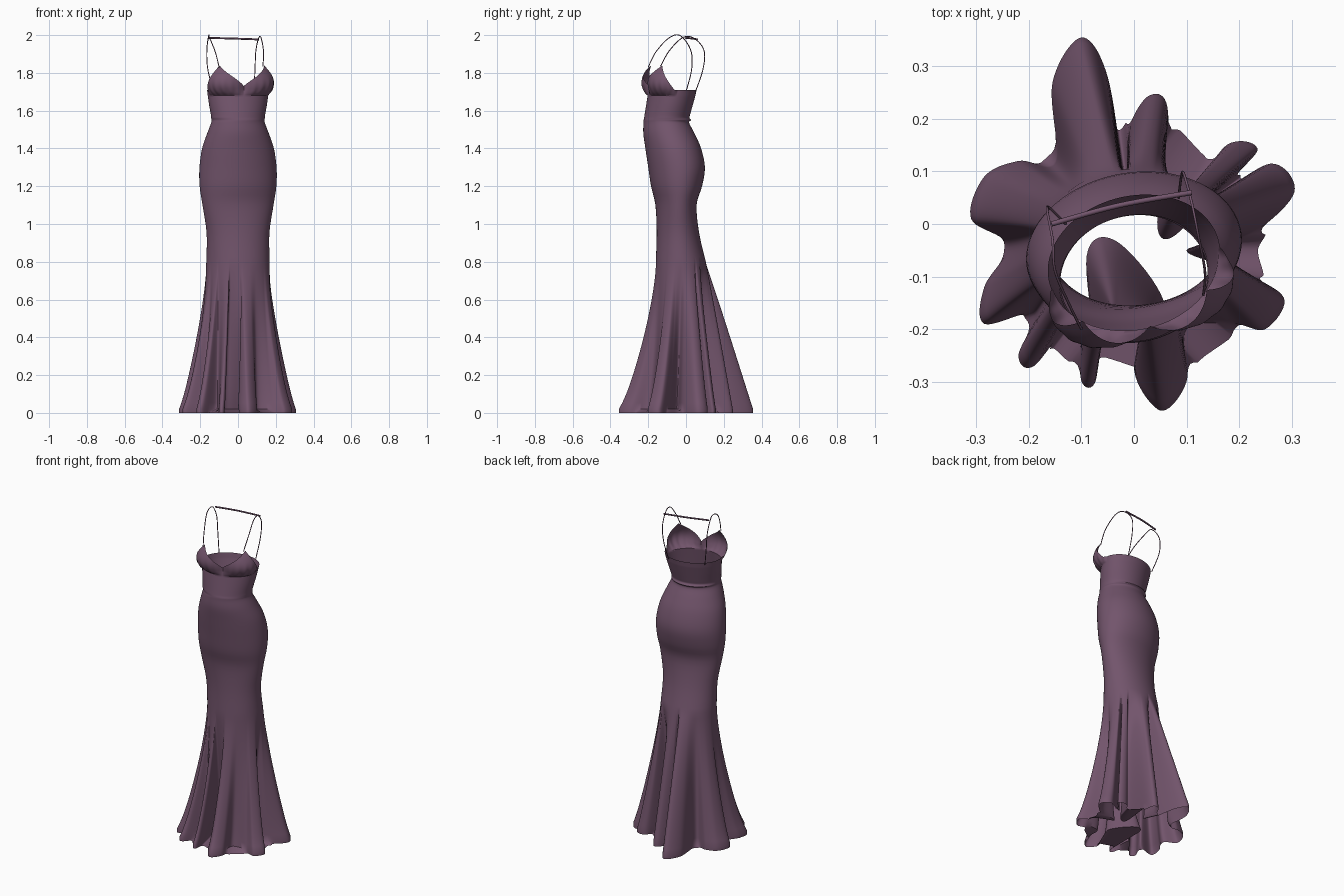
import bpy, bmesh, math
from mathutils import Vector

if "Cube" in bpy.data.objects:
    bpy.data.objects.remove(bpy.data.objects["Cube"])

mat = bpy.data.materials.new("plum_satin")
mat.diffuse_color = (0.17, 0.09, 0.15, 1)
mat.use_nodes = True
mat.node_tree.nodes["Principled BSDF"].inputs["Base Color"].default_value = mat.diffuse_color

# Body rings: height, half width, front y, back y, twist in degrees
BODY = [
    (1.68, .160, -.203, .05, 14), (1.63, .153, -.211, .036, 14),
    (1.58, .144, -.219, .022, 14), (1.562, .142, -.222, .018, 14),
    (1.55, .141, -.224, .026, 13), (1.535, .142, -.225, .017, 13),
    (1.48, .163, -.226, .045, 12), (1.40, .19, -.215, .08, 11),
    (1.30, .204, -.20, .10, 10), (1.20, .203, -.185, .085, 9),
    (1.10, .188, -.162, .056, 8), (0.95, .166, -.155, .07, 4),
    (0.80, .168, -.16, .105, 0),
]
# Hem outline seen from above, deep folds, counter-clockwise from the front
HEM = [
    (.05, -.355), (.10, -.30), (.10, -.20), (.19, -.19), (.25, -.20),
    (.285, -.14), (.20, -.09), (.10, -.05), (.22, -.02), (.305, .06),
    (.26, .115), (.15, .05), (.235, .14), (.17, .145), (.10, .0),
    (.045, -.01), (.065, .21), (.03, .245), (-.01, .18), (-.015, .07),
    (-.05, .28), (-.10, .355), (-.155, .27), (-.15, .12), (-.22, .12),
    (-.285, .09), (-.31, .01), (-.24, -.04), (-.285, -.12), (-.285, -.19),
    (-.19, -.17), (-.22, -.25), (-.19, -.27), (-.11, -.18), (-.10, -.30),
    (-.07, -.28), (-.09, -.06), (-.03, -.035), (.06, -.16), (.0, -.27),
]
CY = -.05


def catmull(p0, p1, p2, p3, t):
    return [.5 * (2*b + (c-a)*t + (2*a-5*b+4*c-d)*t*t + (3*b-a-3*c+d)*t**3)
            for a, b, c, d in zip(p0, p1, p2, p3)]


def sample(pts, sub, closed):
    n, out = len(pts), []
    for i in range(n if closed else n - 1):
        q = [pts[(i+k) % n] if closed else pts[min(max(i+k, 0), n-1)]
             for k in (-1, 0, 1, 2)]
        out += [catmull(*q, j / sub) for j in range(sub)]
    return out if closed else out + [list(pts[-1])]


def ring_point(row, phi, bulge=0):
    z, ex, yf, yb, deg = row
    th, ey = math.radians(deg), (yb - yf) / 2
    c2, s2 = math.cos(th)**2, math.sin(th)**2
    rx = math.sqrt((ex*ex*c2 - ey*ey*s2) / (c2 - s2)) + bulge
    ry = math.sqrt((ey*ey*c2 - ex*ex*s2) / (c2 - s2)) + bulge
    x, y = rx * math.cos(phi - th), ry * math.sin(phi - th)
    return Vector((x*math.cos(th) - y*math.sin(th),
                   x*math.sin(th) + y*math.cos(th) + (yf+yb)/2, z))


# Columns: each hem sample is tied to an angle on the body (half true, half even)
SUB = 10
M = len(HEM)
hem = sample(HEM, SUB, True)
start = math.atan2(HEM[0][1] - CY, HEM[0][0])
ang = [start]
for i in range(1, M):
    even = start + 2 * math.pi * i / M
    true = math.atan2(HEM[i][1] - CY, HEM[i][0])
    true += 2 * math.pi * round((even - true) / (2 * math.pi))
    last = start + 2 * math.pi - .05 * (M - i)
    ang.append(min(last, max(ang[-1] + .05, true)))
ang.append(start + 2 * math.pi)
phis = [ang[i] + (ang[i+1] - ang[i]) * j / SUB
        for i in range(M) for j in range(SUB)]


def neckline(a):
    a = abs(a)
    if a < 47:
        return 1.73 + .11 * (a / 47)**.9
    if a < 77:
        return 1.71 + .13 * (1 - (a - 47) / 30)**1.2
    return 1.71


def bodice_point(v, phi):
    a = (math.degrees(phi) - 14 + 90 + 180) % 360 - 180
    z = 1.68 + (neckline(a) - 1.68) * v
    k = min(1, (z - 1.68) / .03)
    row = (z, .160 + .004*k, -.203 + .003*k, .05 + .006*k, 14)
    cup = max(0, math.cos(math.radians((abs(a) - 42) / 42 * 90))) if abs(a) < 84 else 0
    s = (z - 1.68) / .16
    up = math.sin(math.pi * min(1, s**.8))
    gather = .003 * math.sin(a * .5) * cup * max(0, 1 - s * 1.6) * min(1, s * 8)
    return ring_point(row, phi, .044 * cup**.8 * up + gather)


def skirt_point(t, i):
    base = ring_point(BODY[-1], phis[i])
    x, y = hem[i]
    back = max(0, math.sin(phis[i]))
    kick = .08 * (1 - back)
    f = (1 - kick) * t ** (1.5 - .55 * back) + kick * t**12
    return Vector((base.x + (x-base.x)*f, base.y + (y-base.y)*f,
                   .8 * (1-t) + .02 * t))


def floor_point(i):
    # last strip of hem pools flat on the floor between the folds
    x, y = hem[i]
    r = math.hypot(x, y - CY)
    w = .85 * min(1, max(0, (.26 - r) / .05))
    tx, ty = .26 * math.cos(phis[i]), CY + .25 * math.sin(phis[i])
    return Vector((x + (tx-x)*w, y + (ty-y)*w, 0))


# Gown shell from neckline to hem
N = len(phis)
rows = [[bodice_point(1 - k/14, p) for p in phis] for k in range(14)]
rows += [[ring_point(r, p) for p in phis] for r in sample(BODY, 4, False)]
rows += [[skirt_point(k/24, i) for i in range(N)] for k in range(1, 25)]
rows.append([floor_point(i) for i in range(N)])
bm = bmesh.new()
vs = [[bm.verts.new(p) for p in r] for r in rows]
for a, b in zip(vs, vs[1:]):
    for i in range(N):
        j = (i + 1) % N
        bm.faces.new((a[i], b[i], b[j], a[j])).smooth = True
me = bpy.data.meshes.new("gown")
bm.to_mesh(me)
bm.free()
gown = bpy.data.objects.new("gown", me)
gown.data.materials.append(mat)
bpy.context.collection.objects.link(gown)
bpy.context.view_layer.objects.active = gown
gown.select_set(True)
bpy.ops.object.shade_smooth_by_angle(angle=math.radians(50))


def strap(name, pts, r):
    cu = bpy.data.curves.new(name, 'CURVE')
    cu.dimensions = '3D'
    cu.bevel_depth = r
    cu.bevel_resolution = 2
    cu.use_fill_caps = True
    sp = cu.splines.new('POLY')
    path = sample(pts, 8, False)
    sp.points.add(len(path) - 1)
    for p, q in zip(sp.points, path):
        p.co = (*q, 1)
    cu.materials.append(mat)
    bpy.context.collection.objects.link(bpy.data.objects.new(name, cu))


# Shoulder straps and the cross strap behind the neck
strap("right_strap", [(.132, -.135, 1.835), (.135, -.09, 1.915), (.122, -.02, 1.985),
                      (.110, .04, 1.985), (.095, .095, 1.92), (.09, .09, 1.82),
                      (.085, .05, 1.70)], .0025)
strap("left_strap", [(-.10, -.2, 1.83), (-.12, -.16, 1.91), (-.15, -.09, 1.985),
                     (-.155, -.03, 1.997), (-.165, .025, 1.92), (-.16, .03, 1.82),
                     (-.13, 0, 1.70)], .0025)
strap("cross_strap", [(-.157, .0, 1.985), (-.03, .035, 1.982), (.11, .06, 1.977)], .005)
